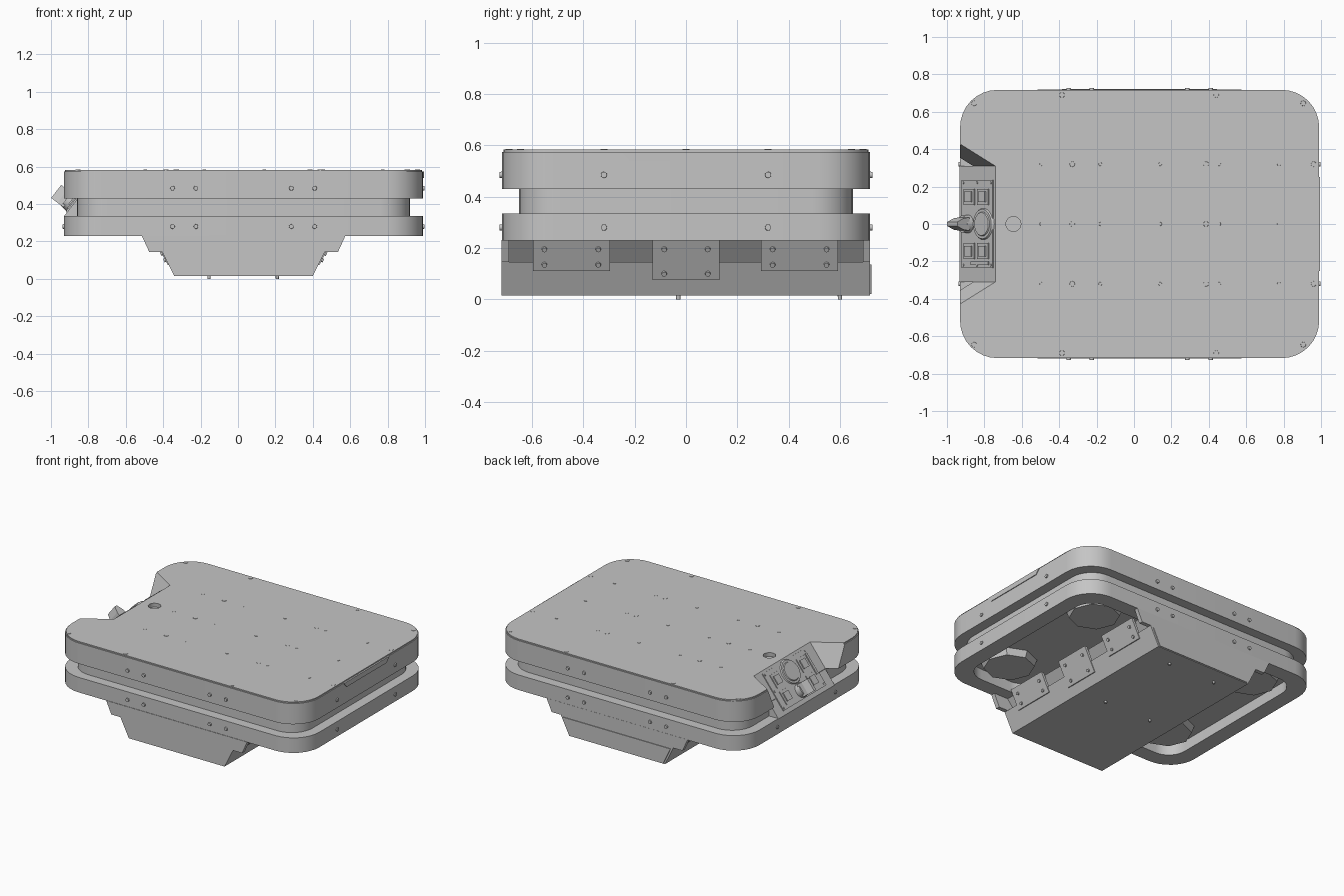
import bpy, bmesh, math
from mathutils import Matrix, Vector

if "Cube" in bpy.data.objects:
    bpy.data.objects.remove(bpy.data.objects["Cube"])

GREY = (0.56, 0.56, 0.56, 1)
metal = bpy.data.materials.new("grey metal")
metal.diffuse_color = GREY
metal.use_nodes = True
metal.node_tree.nodes["Principled BSDF"].inputs["Base Color"].default_value = GREY


def smooth_edges(ob):
    bpy.ops.object.select_all(action="DESELECT")
    ob.select_set(True)
    bpy.context.view_layer.objects.active = ob
    bpy.ops.object.shade_smooth_by_angle(angle=math.radians(30))


def finish(name, bm, smooth=True):
    bmesh.ops.recalc_face_normals(bm, faces=bm.faces)
    mesh = bpy.data.meshes.new(name)
    bm.to_mesh(mesh)
    bm.free()
    mesh.materials.append(metal)
    ob = bpy.data.objects.new(name, mesh)
    bpy.context.collection.objects.link(ob)
    if smooth:
        smooth_edges(ob)
    return ob


def add_prism(bm, points, offset):
    face = bm.faces.new([bm.verts.new(p) for p in points])
    ext = bmesh.ops.extrude_face_region(bm, geom=[face])["geom"]
    verts = [v for v in ext if isinstance(v, bmesh.types.BMVert)]
    bmesh.ops.translate(bm, vec=offset, verts=verts)


def prism(name, points, offset, smooth=True):
    bm = bmesh.new()
    add_prism(bm, points, offset)
    return finish(name, bm, smooth)


def rounded_slab(name, x0, x1, y, r, z0, z1, smooth=True):
    pts = []
    for i, (cx, cy) in enumerate([(x1 - r, y - r), (x0 + r, y - r),
                                  (x0 + r, r - y), (x1 - r, r - y)]):
        for k in range(9):
            a = math.pi / 2 * (i + k / 8)
            pts.append((cx + r * math.cos(a), cy + r * math.sin(a), z0))
    return prism(name, pts, (0, 0, z1 - z0), smooth)


def hull(name, points):
    bm = bmesh.new()
    for p in points:
        bm.verts.new(p)
    bmesh.ops.convex_hull(bm, input=bm.verts)
    return finish(name, bm, False)


def cut(ob, cutter):
    mod = ob.modifiers.new("cut", "BOOLEAN")
    mod.operation, mod.solver, mod.object = "DIFFERENCE", "EXACT", cutter
    bpy.context.view_layer.objects.active = ob
    bpy.ops.object.modifier_apply(modifier=mod.name)


def discs(name, spots, normal, r, h, sides=12, smooth=True):
    """Short cylinders centred on each spot, facing along normal."""
    bm = bmesh.new()
    rot = Vector(normal).to_track_quat("Z", "Y").to_matrix().to_4x4()
    for s in spots:
        bmesh.ops.create_cone(bm, cap_ends=True, segments=sides, radius1=r, radius2=r * 0.9,
                              depth=h, matrix=Matrix.Translation(s) @ rot)
    return finish(name, bm, smooth)


# Main shells
upper = rounded_slab("upper_shell", -0.93, 0.99, 0.717, 0.2, 0.43, 0.575, False)
lid = rounded_slab("top_plate", -0.924, 0.984, 0.711, 0.195, 0.57, 0.583, False)
band = rounded_slab("middle_band", -0.86, 0.92, 0.65, 0.16, 0.33, 0.435, False)
lower = rounded_slab("lower_shell", -0.93, 0.99, 0.717, 0.2, 0.23, 0.335, False)

# Control notch on the right side
A = [Vector((-0.74, s * 0.31, 0.585)) for s in (1, -1)]
B = [Vector((-0.932, s * 0.43, 0.585)) for s in (1, -1)]
C = [Vector((-0.932, s * 0.31, 0.336)) for s in (1, -1)]
UP, OUT = Vector((0, 0, 0.2)), Vector((-0.2, 0, 0))
notch = hull("notch_cutter", A + B + C + [p + UP for p in A + B]
             + [p + OUT for p in B + C] + [p + OUT + UP for p in B])
for ob in (upper, lid, band):
    cut(ob, notch)
bpy.data.objects.remove(notch)
inner = Vector((0.1, 0, 0))
hull("console_wedge", [p + Vector((0, 0, -0.003)) for p in A + C] + [p + inner for p in C])

# Underside pockets either side of the tray, with drum covers in the corners
for x0, x1, side, cx in ((0.38, 0.88, "left", 0.68), (-0.82, -0.31, "right", -0.62)):
    pocket = rounded_slab("pocket_cutter", x0, x1, 0.61, 0.13, 0.1, 0.305, False)
    cut(lower, pocket)
    bpy.data.objects.remove(pocket)
    discs(side + "_drum_covers", [(cx, s * 0.42, 0.285) for s in (1, -1)],
          (0, 0, -1), 0.18, 0.05, 8, False)

# Recessed round port in the top
port = discs("port_cutter", [(-0.645, 0, 0.585)], (0, 0, 1), 0.042, 0.06, 24, False)
for ob in (lid, upper):
    cut(ob, port)
bpy.data.objects.remove(port)
for ob in (upper, lid, band, lower):
    smooth_edges(ob)

# Tray: trapezoid body, undercut neck and stepped end plates
CX = 0.03


def section(half_widths, y):
    return ([(CX - w, y, z) for w, z in half_widths]
            + [(CX + w, y, z) for w, z in reversed(half_widths)])


prism("tray_body", section([(0.37, 0.015), (0.435, 0.145)], -0.715), (0, 1.43, 0))
prism("tray_neck", section([(0.36, 0.14), (0.44, 0.236)], -0.7), (0, 1.4, 0))
step = [(0.37, 0.015), (0.435, 0.145), (0.505, 0.145), (0.545, 0.232)]
prism("front_end_plate", section(step, -0.72), (0, 0.03, 0))
prism("back_end_plate", section(step, 0.69), (0, 0.028, 0))
prism("back_cover", section([(0.36, 0.02), (0.415, 0.135)], 0.716), (0, 0.007, 0))

# Sloped brackets tying the tray to the shell, with bolts
bm = bmesh.new()
bolts = []
SLOPE = 0.5
for s in (1, -1):
    for y, w, low in ((-0.447, 0.15, 0.135), (0, 0.13, 0.1), (0.443, 0.15, 0.135)):
        base = low - 0.025

        def at(z, off):
            return CX + s * (0.435 + off + (z - 0.145) * SLOPE)

        corners = ((base, 0.006), (0.236, 0.006), (0.236, -0.014), (base, -0.014))
        add_prism(bm, [(at(z, off), y - w, z) for z, off in corners], (0, 2 * w, 0))
        bolts += [(s, Vector((at(z, 0.008), y + d, z)))
                  for z in (low, 0.195) for d in (-w + 0.045, w - 0.045)]
finish("tray_brackets", bm, False)
for s, side in ((1, "left"), (-1, "right")):
    discs(side + "_bracket_bolts", [p for q, p in bolts if q == s], (s, 0, -SLOPE), 0.011, 0.014)
discs("tray_bottom_bolts", [(x, y, 0.011) for x in (-0.155, 0.21) for y in (-0.03, 0.6)],
      (0, 0, -1), 0.009, 0.022)

# Bolts in the shells
for s, side in ((-1, "front"), (1, "back")):
    discs(side + "_bolts", [(x, s * 0.718, z) for x in (-0.35, -0.225, 0.285, 0.41)
                            for z in (0.28, 0.485)], (0, s, 0), 0.013, 0.016)
discs("left_bolts", [(0.99, y, z) for y in (-0.32, 0.32) for z in (0.28, 0.485)], (1, 0, 0), 0.013, 0.014)
discs("right_bolts", [(-0.93, y, 0.28) for y in (-0.32, 0.32)], (-1, 0, 0), 0.013, 0.014)
discs("top_small_screws", [(x, y, 0.583) for x in (-0.495, -0.18, 0.14, 0.455, 0.775)
                           for y in (-0.32, 0, 0.32)], (0, 0, 1), 0.01, 0.004)
discs("top_large_screws", [(x, y, 0.583) for x in (-0.33, 0.385) for y in (-0.32, 0, 0.32)]
      + [(0.96, s * 0.32, 0.583) for s in (1, -1)]
      + [(x, s * y, 0.583) for x, y in ((-0.385, 0.69), (0.44, 0.69), (-0.855, 0.645), (0.905, 0.645))
         for s in (1, -1)], (0, 0, 1), 0.015, 0.004)

# Folded flap of the top plate on the left side
prism("top_plate_flap", [(0.988, -0.25, 0.575), (0.988, -0.22, 0.54),
                         (0.988, 0.22, 0.54), (0.988, 0.25, 0.575)], (0.007, 0, 0), False)

# Control panel, placed in the plane of the sloped console
slope = (A[0] - C[0]).normalized()
across = Vector((0, -1, 0))
normal = across.cross(slope)
frame = Matrix((across, slope, normal)).transposed().to_4x4()
frame.translation = Vector((-0.932, 0, 0.336))


def panel_box(name, boxes):
    bm = bmesh.new()
    for u, v, w, h, n0, n1 in boxes:
        size = Matrix.Diagonal((w, h, n1 - n0, 1))
        bmesh.ops.create_cube(bm, size=1, matrix=frame @ Matrix.Translation((u, v, (n0 + n1) / 2)) @ size)
    return finish(name, bm, False)


def panel_disc(name, v, r, n0, n1):
    return discs(name, [frame @ Vector((0, v, (n0 + n1) / 2))], normal, r, n1 - n0, 32)


panel_box("control_plate", [(0, 0.16, 0.47, 0.27, -0.004, 0.006)])
buttons = [(s * 0.145, v) for s in (1, -1) for v in (0.095, 0.215)]
panel_box("button_frames", [(u, v, 0.085, 0.095, 0, 0.012) for u, v in buttons])
panel_box("button_caps", [(u, v, 0.055, 0.06, 0, 0.02) for u, v in buttons])
panel_box("socket_slot", [(0.21, 0.19, 0.018, 0.15, 0, 0.014)])
panel_disc("dial_ring", 0.215, 0.088, 0, 0.014)
panel_disc("dial_face", 0.215, 0.068, 0.01, 0.02)
panel_disc("switch_base", 0.08, 0.05, 0, 0.045)
hull("switch_handle", [frame @ Vector((s * w, 0.08 + t * 0.044, n)) for s in (1, -1) for t in (1, -1)
                       for w, n in ((0.036, 0.03), (0.03, 0.07), (0.011, 0.112))])
corner_screws = [frame @ Vector((s * 0.22, v, 0.007)) for s in (1, -1) for v in (0.04, 0.16, 0.28)]
discs("control_plate_screws", corner_screws, normal, 0.007, 0.006)
